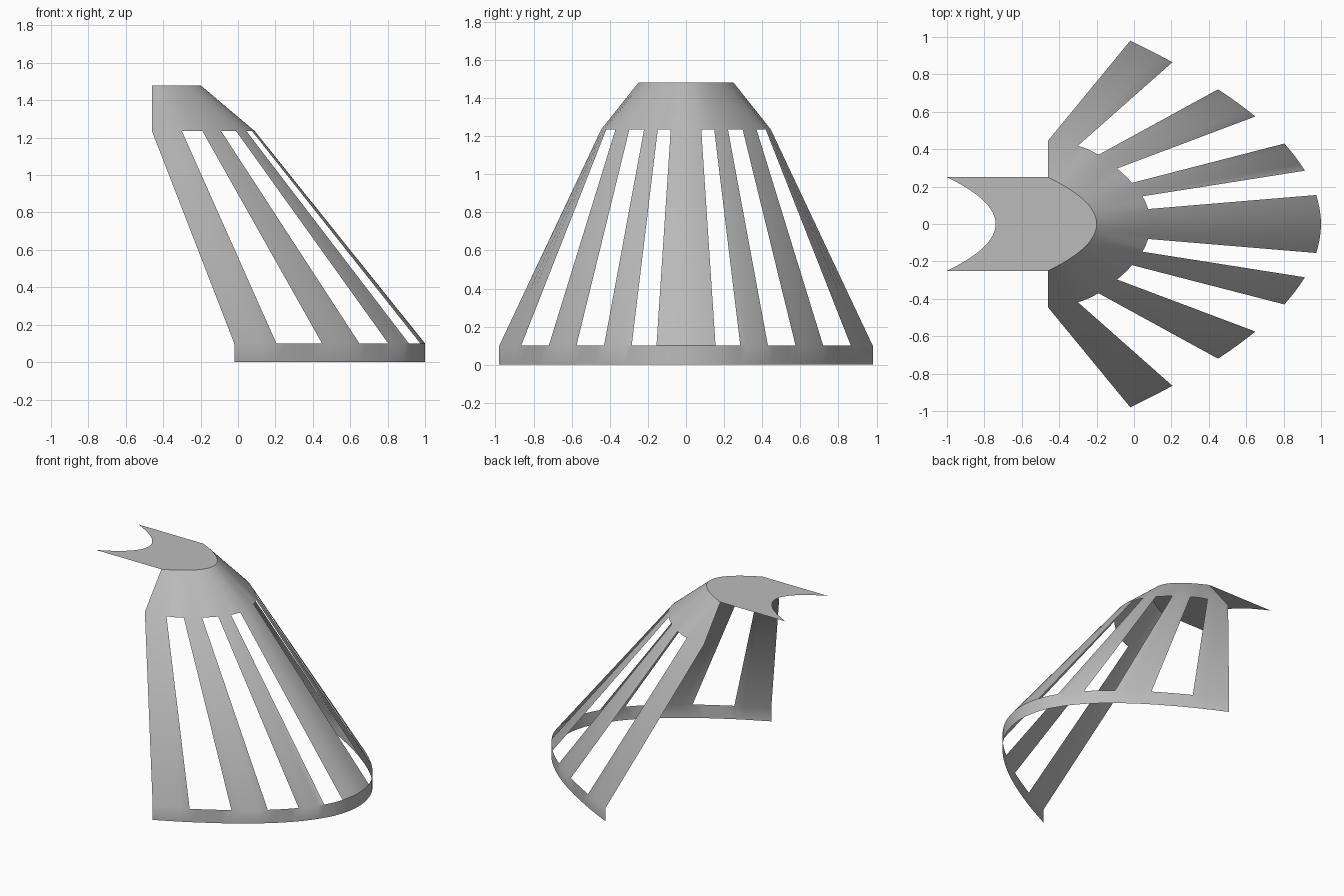
import bpy
import bmesh
from mathutils import Vector

old = bpy.data.objects.get("Cube")
if old:
    bpy.data.objects.remove(old, do_unlink=True)

STEPS = 4            # subdivisions across each slat or slot
HALF_RIM, HALF_TOP = 0.98, 0.25
TOP_Z = 1.48

grey = bpy.data.materials.new("plain grey")
grey.use_nodes = True
colour = (0.5, 0.5, 0.5, 1)
grey.diffuse_color = colour
grey.node_tree.nodes["Principled BSDF"].inputs["Base Color"].default_value = colour


def rim(y):
    """Parabolic lower edge."""
    return Vector((1 - 1.02 * (y / HALF_RIM) ** 2, y))


def crown(y):
    """Parabolic upper edge."""
    return Vector((-0.2 - 0.26 * (y / HALF_TOP) ** 2, y))


def mirrored(half):
    """Mirror a half outline that starts on the centre line."""
    return [Vector((p.x, -p.y)) for p in reversed(half[1:])] + half


def smooth_path(pts):
    """Spline through the points, with STEPS pieces per span."""
    p = [2 * pts[0] - pts[1]] + pts + [2 * pts[-1] - pts[-2]]
    out = []
    for i in range(1, len(pts)):
        a, b, c, d = p[i - 1:i + 3]
        for k in range(STEPS):
            t = k / STEPS
            out.append(0.5 * (2 * b + (c - a) * t + (2 * a - 5 * b + 4 * c - d) * t ** 2
                              + (3 * b - a - 3 * c + d) * t ** 3))
    return out + [pts[-1]]


def finish(name, bm):
    mesh = bpy.data.meshes.new(name)
    bm.to_mesh(mesh)
    bm.free()
    mesh.materials.append(grey)
    obj = bpy.data.objects.new(name, mesh)
    bpy.context.collection.objects.link(obj)
    return obj


# Slat edges, from the centre line outwards
rim_y = [0, 0.155, 0.285, 0.43, 0.575, 0.72, 0.865, HALF_RIM]
shoulder = [(0.09, 0), (0.075, 0.08), (0.045, 0.148), (-0.01, 0.22),
            (-0.09, 0.297), (-0.19, 0.37), (-0.3, 0.418), (-0.46, 0.445)]

rim_path = smooth_path(mirrored([rim(y) for y in rim_y]))
shoulder_path = smooth_path(mirrored([Vector(p) for p in shoulder]))
crown_path = [crown(p.y * HALF_TOP / HALF_RIM) for p in rim_path]

# Slatted shade: lower band, slats with open slots, and upper collar
bm = bmesh.new()
rows = [(rim_path, 0), (rim_path, 0.1), (shoulder_path, 1.235), (crown_path, TOP_Z)]
rings = [[bm.verts.new((p.x, p.y, z)) for p in path] for path, z in rows]
centre = len(rim_y) - 1
for level, (low, high) in enumerate(zip(rings, rings[1:])):
    for i in range(len(low) - 1):
        span = i // STEPS
        outward = span - centre if span >= centre else centre - 1 - span
        if level == 1 and outward % 2 == 1:
            continue
        bm.faces.new((low[i], low[i + 1], high[i + 1], high[i]))
shade = finish("slatted_shade", bm)
bpy.ops.object.select_all(action="DESELECT")
shade.select_set(True)
bpy.context.view_layer.objects.active = shade
bpy.ops.object.shade_smooth_by_angle(angle=0.61)

# Flat top plate, with a curved front and a matching notch behind
bm = bmesh.new()
front = [bm.verts.new((p.x, p.y, TOP_Z)) for p in crown_path]
back = [bm.verts.new((p.x - 0.54, p.y, TOP_Z)) for p in crown_path]
for i in range(len(front) - 1):
    bm.faces.new((back[i], front[i], front[i + 1], back[i + 1]))
finish("top_plate", bm)
